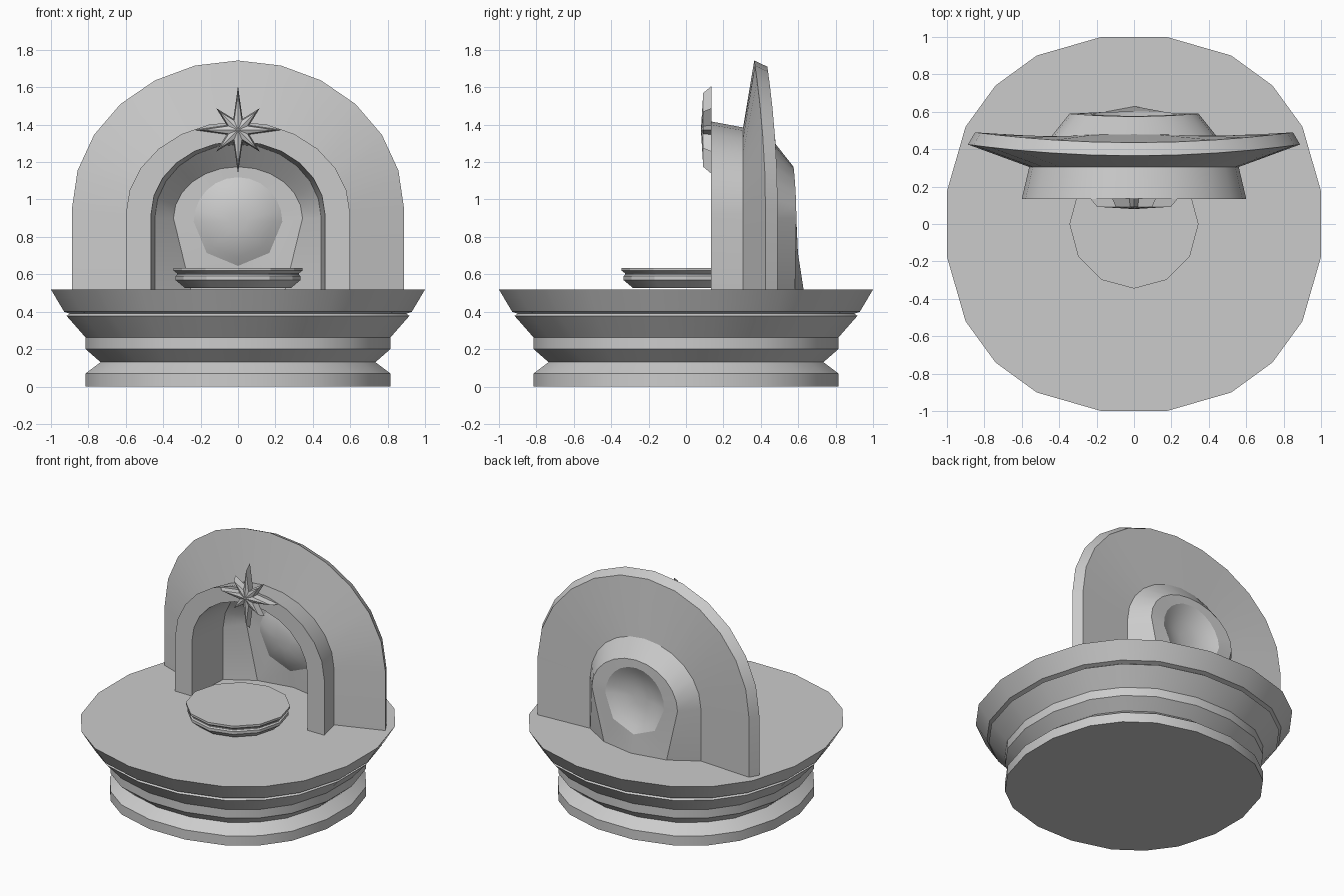
import bpy, bmesh
from math import sin, cos, pi, radians

if "Cube" in bpy.data.objects:
    bpy.data.objects.remove(bpy.data.objects["Cube"])

stone = bpy.data.materials.new("pale_grey_stone")
stone.use_nodes = True
GREY = (0.6, 0.6, 0.6, 1)
stone.diffuse_color = GREY
stone.node_tree.nodes["Principled BSDF"].inputs["Base Color"].default_value = GREY

FLOOR = 0.51


def loft(name, rings, closed=True, wrap=False, start=False, end=False, angle=25):
    """Skin equal-length rings of points; optionally cap the ends or join last to first."""
    bm = bmesh.new()
    rows = [[bm.verts.new(p) for p in ring] for ring in rings]
    n = len(rows[0])
    pairs = list(zip(rows, rows[1:])) + ([(rows[-1], rows[0])] if wrap else [])
    for a, b in pairs:
        for i in range(n if closed else n - 1):
            j = (i + 1) % n
            bm.faces.new((a[i], a[j], b[j], b[i]))
    if start:
        bm.faces.new(rows[0])
    if end:
        bm.faces.new(rows[-1])
    if wrap and not closed:      # close the feet of an arch
        bm.faces.new([r[0] for r in rows])
        bm.faces.new([r[-1] for r in rows])
    bmesh.ops.recalc_face_normals(bm, faces=bm.faces)
    mesh = bpy.data.meshes.new(name)
    bm.to_mesh(mesh)
    bm.free()
    mesh.materials.append(stone)
    ob = bpy.data.objects.new(name, mesh)
    bpy.context.collection.objects.link(ob)
    bpy.ops.object.select_all(action='DESELECT')
    ob.select_set(True)
    bpy.context.view_layer.objects.active = ob
    bpy.ops.object.shade_smooth_by_angle(angle=radians(angle))
    return ob


def turned(name, profile, outline):
    """Stack scaled copies of an outline along a (radius, height) profile."""
    rings = [[(x * r, y * r, z) for x, y in outline] for r, z in profile]
    return loft(name, rings, start=True, end=True)


# Round pedestal with moulded rim
quarter = [(10, 1.015), (30, 1.04), (45, 1.047), (60, 1.04), (80, 1.015)]
outline = [(r * cos(radians(a + q)), r * sin(radians(a + q)))
           for q in (0, 90, 180, 270) for a, r in quarter]
turned("pedestal", [(0.815, 0), (0.815, 0.07), (0.735, 0.13), (0.815, 0.2),
                    (0.815, 0.262), (0.917, 0.378), (0.9, 0.39), (0.93, 0.4),
                    (1.0, 0.518)], outline)

# Small round table in the middle
dozen = [(cos(i * pi / 6), sin(i * pi / 6)) for i in range(12)]
turned("table", [(0.285, 0.528), (0.335, 0.57), (0.335, 0.59), (0.325, 0.598),
                 (0.325, 0.605), (0.345, 0.62), (0.345, 0.635)], dozen)


def arch(w, spring, top, y, bow=0, foot=None):
    """Arch outline: two legs and a half ellipse; bow pushes the sides back."""
    pts = [(foot or w, FLOOR)]
    for i in range(13):
        a = i * pi / 12
        pts.append((w * cos(a), spring + (top - spring) * sin(a)))
    pts.append((-(foot or w), FLOOR))
    return [(x, y + bow * (x / w) ** 2, z) for x, z in pts]


# Archway with flared back plate
back_ring = arch(0.445, 0.9, 1.295, 0.48, -0.015)
loft("archway", [
    back_ring,
    arch(0.465, 0.92, 1.31, 0.135),
    arch(0.6, 0.92, 1.417, 0.135),
    arch(0.56, 0.92, 1.385, 0.305),
    arch(0.888, 0.95, 1.743, 0.365, 0.06),
    arch(0.85, 0.95, 1.71, 0.435, 0.055),
], closed=False, wrap=True)

# Rounded niche behind the archway
mid_ring = arch(0.345, 0.9, 1.175, 0.575, 0.015, foot=0.25)
loft("niche_shell", [back_ring, mid_ring], closed=False)


def disc(r, y):
    """Tilted circle whose points follow the niche outline, ending at the bottom."""
    angles = [-45] + [i * 15 for i in range(13)] + [225, 270]
    return [(r * cos(radians(a)), y - 0.05 * r * sin(radians(a)),
             0.882 + r * sin(radians(a))) for a in angles]


loft("niche_back", [mid_ring + [(0, 0.63, FLOOR)], disc(0.237, 0.59)])
loft("niche_hollow", [disc(0.237, 0.59), disc(0.19, 0.565), disc(0.12, 0.54),
                      disc(0.05, 0.53)], end=True, angle=40)


# Eight-pointed star on the crown of the arch
def star(scale, y):
    pts = []
    for i in range(16):
        r = 0.065 if i % 2 else (0.165 if i % 4 else 0.235)
        a = i * pi / 8
        pts.append((scale * r * cos(a), y, 1.372 + scale * r * sin(a)))
    return pts


loft("star", [star(1, 0.137), star(0.84, 0.092), star(0.02, 0.08)],
     start=True, end=True, angle=5)
